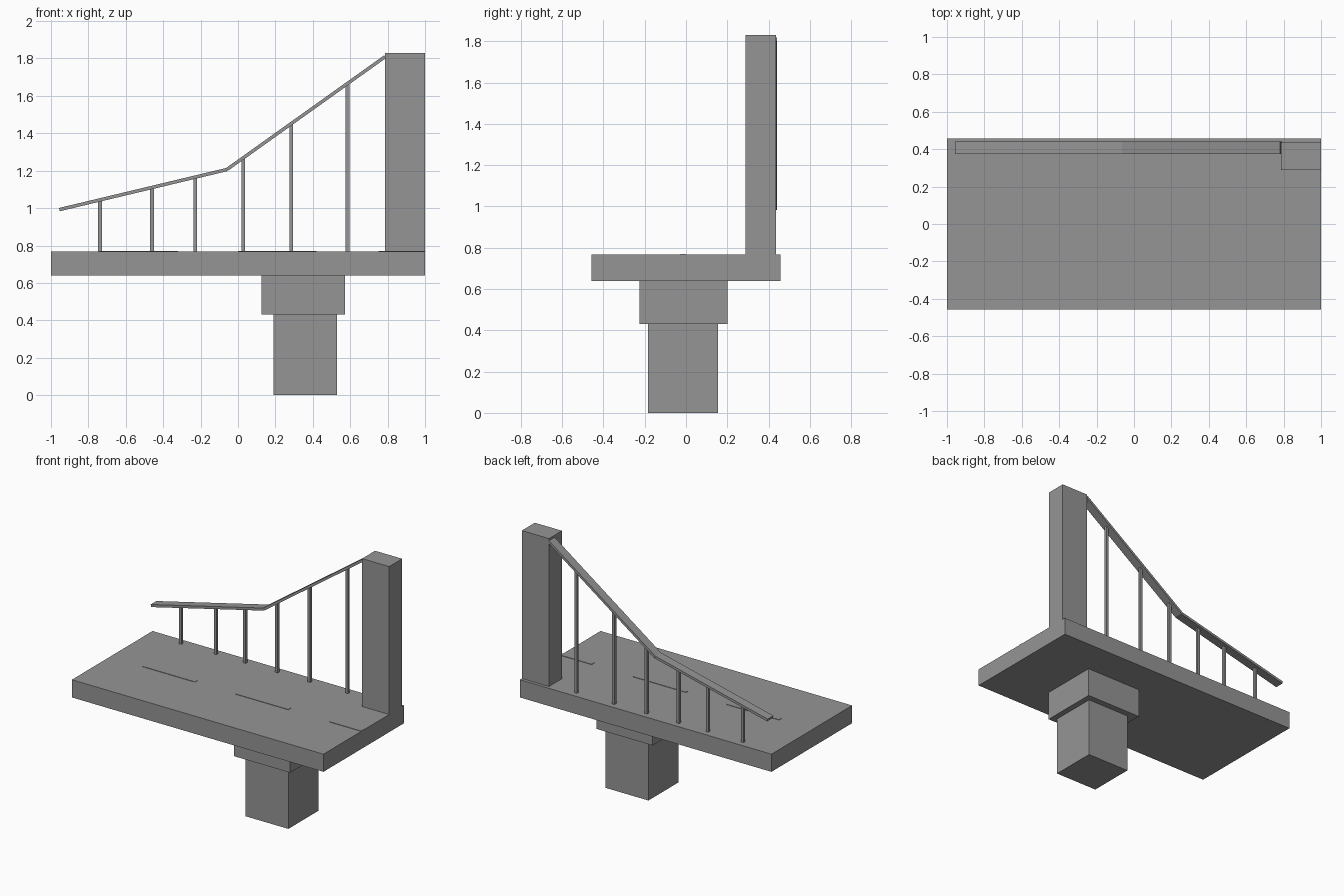
import bpy
import bmesh
from mathutils import Vector

cube = bpy.data.objects.get("Cube")
if cube:
    bpy.data.objects.remove(cube, do_unlink=True)

concrete = bpy.data.materials.new("concrete_grey")
concrete.use_nodes = True
GREY = (0.3, 0.3, 0.3, 1)
concrete.diffuse_color = GREY
concrete.node_tree.nodes["Principled BSDF"].inputs["Base Color"].default_value = GREY


def finish(name, bm):
    bmesh.ops.recalc_face_normals(bm, faces=bm.faces)
    mesh = bpy.data.meshes.new(name)
    bm.to_mesh(mesh)
    bm.free()
    mesh.materials.append(concrete)
    obj = bpy.data.objects.new(name, mesh)
    bpy.context.collection.objects.link(obj)
    return obj


def box(name, x, y, z):
    """Box from its (min, max) range on each axis."""
    bm = bmesh.new()
    bmesh.ops.create_cube(bm, size=1)
    for v in bm.verts:
        v.co = [r[0] if c < 0 else r[1] for c, r in zip(v.co, (x, y, z))]
    return finish(name, bm)


def extrude_profile(name, points, y):
    """Prism from an x-z outline, extruded across the y range."""
    bm = bmesh.new()
    face = bm.faces.new([bm.verts.new((px, y[0], pz)) for px, pz in points])
    ext = bmesh.ops.extrude_face_region(bm, geom=[face])["geom"]
    bmesh.ops.translate(bm, vec=(0, y[1] - y[0], 0),
                        verts=[g for g in ext if isinstance(g, bmesh.types.BMVert)])
    return finish(name, bm)


# Pier, cap, deck and tower
box("pier", (0.19, 0.53), (-0.185, 0.155), (0, 0.43))
box("pier_cap", (0.125, 0.572), (-0.225, 0.2), (0.43, 0.64))
box("deck", (-1, 1), (-0.458, 0.458), (0.64, 0.767))
box("tower", (0.785, 1), (0.288, 0.435), (0.765, 1.83))

# Thin raised lane dashes
for i, x in enumerate([(-0.74, -0.32), (0, 0.42), (0.75, 1)]):
    box(f"lane_dash_{i + 1}", x, (-0.03, 0), (0.766, 0.77))

# Flat suspension cable in two straight spans
low, bend, high = Vector((-0.955, 0.992)), Vector((-0.06, 1.206)), Vector((0.787, 1.81))
CABLE_Y = (0.375, 0.44)
for name, a, b in (("lower_cable", low, bend), ("upper_cable", bend, high)):
    d = (b - a).normalized()
    n = Vector((-d.y, d.x)) * 0.009
    extrude_profile(name, [a - n, b - n, b + n, a + n], CABLE_Y)

# Vertical hangers from deck to cable
for i, x in enumerate([-0.738, -0.46, -0.228, 0.028, 0.285, 0.585]):
    a, b = (low, bend) if x < bend.x else (bend, high)
    top = a.lerp(b, (x - a.x) / (b.x - a.x)).y
    box(f"hanger_{i + 1}", (x - 0.01, x + 0.01), (0.397, 0.417), (0.765, top))
